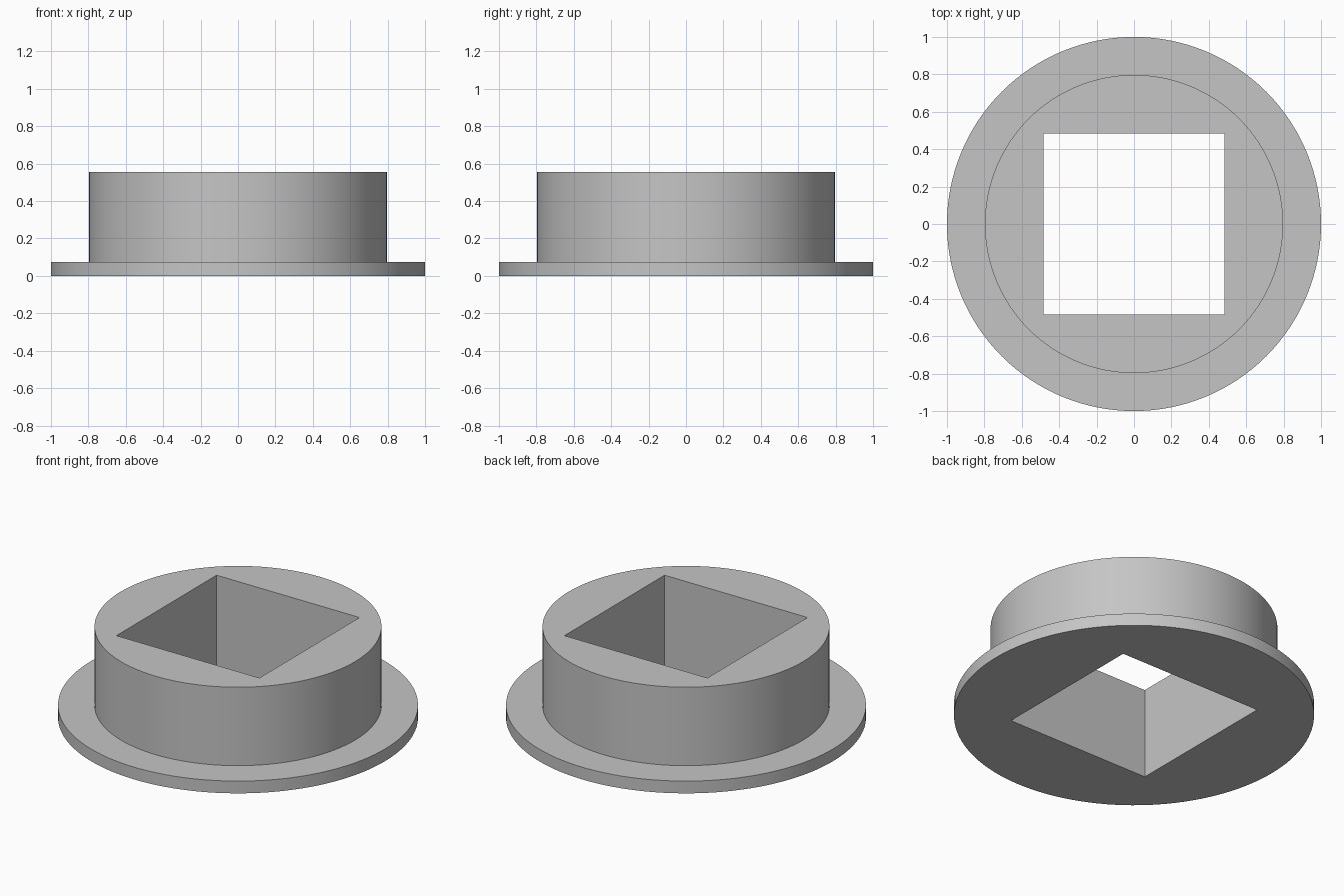
import bpy
import bmesh
from math import cos, sin, radians, tau

cube = bpy.data.objects.get("Cube")
if cube:
    bpy.data.objects.remove(cube, do_unlink=True)

SEGMENTS = 128  # multiple of 8, so the square corners fall on a segment
FLANGE_RADIUS, FLANGE_TOP = 1.0, 0.075
COLLAR_RADIUS, COLLAR_TOP = 0.797, 0.556
HOLE_HALF = 0.485

grey = bpy.data.materials.new("plain grey")
grey.use_nodes = True
colour = (0.56, 0.56, 0.56, 1)
grey.diffuse_color = colour
grey.node_tree.nodes["Principled BSDF"].inputs["Base Color"].default_value = colour


def ring(bm, size, z, square=False):
    """Closed ring of vertices, either round or pushed out to a square."""
    verts = []
    for i in range(SEGMENTS):
        c, s = cos(tau * i / SEGMENTS), sin(tau * i / SEGMENTS)
        r = size / max(abs(c), abs(s)) if square else size
        verts.append(bm.verts.new((r * c, r * s, z)))
    return verts


# Flanged collar with a square through-hole: rings joined in a closed loop
bm = bmesh.new()
rings = [
    ring(bm, HOLE_HALF, 0, square=True),
    ring(bm, FLANGE_RADIUS, 0),
    ring(bm, FLANGE_RADIUS, FLANGE_TOP),
    ring(bm, COLLAR_RADIUS, FLANGE_TOP),
    ring(bm, COLLAR_RADIUS, COLLAR_TOP),
    ring(bm, HOLE_HALF, COLLAR_TOP, square=True),
]
for a, b in zip(rings, rings[1:] + rings[:1]):
    for i in range(SEGMENTS):
        j = (i + 1) % SEGMENTS
        bm.faces.new((a[i], a[j], b[j], b[i]))
bmesh.ops.recalc_face_normals(bm, faces=bm.faces)

mesh = bpy.data.meshes.new("flanged_collar")
bm.to_mesh(mesh)
bm.free()
mesh.materials.append(grey)
collar = bpy.data.objects.new("flanged_collar", mesh)
bpy.context.collection.objects.link(collar)

# Smooth round walls, crisp rims and corners
bpy.ops.object.select_all(action="DESELECT")
collar.select_set(True)
bpy.context.view_layer.objects.active = collar
bpy.ops.object.shade_smooth_by_angle(angle=radians(30))
